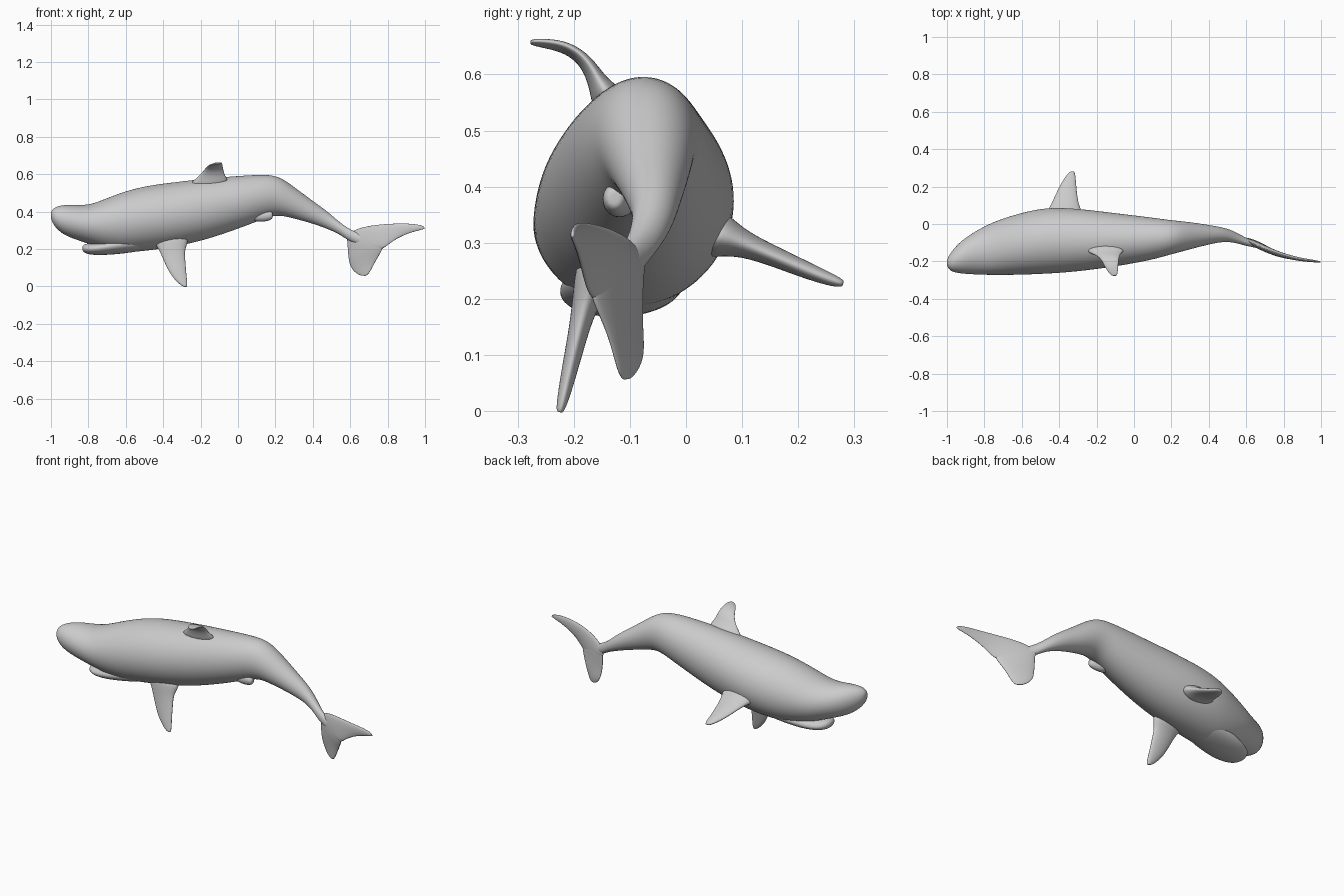
import bpy
from math import cos, sin, pi
from mathutils import Vector


def skin(name, rings, levels=2):
    """Bridge equal-sized rings of points into a closed smooth surface."""
    n = len(rings[0])
    verts = [p for ring in rings for p in ring]
    faces = [(r * n + i, r * n + (i + 1) % n, (r + 1) * n + (i + 1) % n, (r + 1) * n + i)
             for r in range(len(rings) - 1) for i in range(n)]
    # end caps fan to a centre point
    for start, flip in ((0, True), ((len(rings) - 1) * n, False)):
        c = len(verts)
        verts.append(sum((Vector(v) for v in verts[start:start + n]), Vector()) / n)
        for i in range(n):
            a, b = start + i, start + (i + 1) % n
            faces.append((b, a, c) if flip else (a, b, c))
    me = bpy.data.meshes.new(name)
    me.from_pydata([tuple(v) for v in verts], [], faces)
    me.update()
    ob = bpy.data.objects.new(name, me)
    bpy.context.collection.objects.link(ob)
    import_bm = bmesh.new()
    import_bm.from_mesh(me)
    bmesh.ops.recalc_face_normals(import_bm, faces=import_bm.faces)
    import_bm.to_mesh(me)
    import_bm.free()
    for p in me.polygons:
        p.use_smooth = True
    mod = ob.modifiers.new("smooth", 'SUBSURF')
    mod.levels = mod.render_levels = levels
    return ob


def loft(name, stations, n=24):
    """Elliptical rings along x from (x, y low, y high, z low, z high)."""
    rings = []
    for x, y0, y1, z0, z1 in stations:
        rings.append([Vector((x, (y0 + y1) / 2 + (y1 - y0) / 2 * cos(2 * pi * i / n),
                              (z0 + z1) / 2 + (z1 - z0) / 2 * sin(2 * pi * i / n)))
                      for i in range(n)])
    return skin(name, rings)


def fin(name, rows, n=14):
    """Lens-shaped sections from (leading point, trailing point, thickness)."""
    mids = [(Vector(a) + Vector(b)) / 2 for a, b, t in rows]
    rings = []
    for k, (a, b, t) in enumerate(rows):
        chord = (Vector(b) - Vector(a)) / 2
        span = mids[min(k + 1, len(rows) - 1)] - mids[max(k - 1, 0)]
        normal = chord.cross(span).normalized()
        rings.append([mids[k] + chord * cos(2 * pi * i / n) + normal * (t / 2 * sin(2 * pi * i / n))
                      for i in range(n)])
    return skin(name, rings)


import bmesh

# body with upper head, arched back and narrow tail stalk
loft("body", [
    (-1.0, -.225, -.19, .36, .40), (-.985, -.25, -.16, .325, .42), (-.95, -.262, -.115, .288, .434),
    (-.9, -.268, -.07, .26, .438), (-.8, -.273, -.01, .228, .433), (-.72, -.274, .025, .198, .465),
    (-.6, -.273, .062, .178, .512), (-.48, -.268, .088, .19, .541), (-.35, -.26, .088, .208, .557),
    (-.2, -.243, .072, .24, .575), (-.05, -.22, .053, .288, .588), (.1, -.192, .035, .345, .598),
    (.19, -.165, .022, .38, .597), (.25, -.15, .016, .375, .57), (.32, -.13, .008, .357, .517),
    (.4, -.11, -.005, .335, .457), (.48, -.093, -.018, .307, .40), (.54, -.1, -.04, .28, .345),
    (.59, -.115, -.07, .245, .31), (.64, -.125, -.09, .225, .285), (.69, -.135, -.115, .22, .26)])

# lower jaw under the open mouth
loft("lower_jaw", [
    (-.832, -.155, -.115, .192, .215), (-.82, -.19, -.08, .177, .228), (-.78, -.215, -.045, .167, .232),
    (-.7, -.23, -.015, .167, .255), (-.6, -.22, .0, .176, .28), (-.48, -.19, .0, .195, .28)], 20)

# belly bump near the tail stalk
loft("belly_bump", [
    (.08, -.14, -.09, .35, .39), (.12, -.15, -.085, .342, .41), (.16, -.15, -.1, .348, .41),
    (.185, -.145, -.11, .36, .40)], 12)

# dorsal fin folded over to the near side
fin("dorsal_fin", [
    ((-.27, -.14, .545), (-.04, -.135, .56), .07), ((-.22, -.158, .578), (-.068, -.155, .588), .035),
    ((-.185, -.178, .618), (-.078, -.175, .628), .025), ((-.165, -.212, .643), (-.083, -.21, .654), .02),
    ((-.145, -.25, .651), (-.085, -.25, .66), .016), ((-.12, -.277, .655), (-.09, -.277, .66), .01)])

# near and far flippers
fin("left_flipper", [
    ((-.47, -.155, .26), (-.25, -.155, .26), .09), ((-.425, -.178, .2), (-.285, -.178, .2), .05),
    ((-.4, -.192, .14), (-.28, -.192, .14), .036), ((-.37, -.207, .075), (-.276, -.207, .075), .03),
    ((-.33, -.219, .025), (-.27, -.219, .02), .022), ((-.297, -.225, .0), (-.272, -.225, -.003), .014)])
fin("right_flipper", [
    ((-.49, .04, .32), (-.26, .04, .32), .11), ((-.45, .09, .303), (-.29, .09, .303), .05),
    ((-.425, .15, .279), (-.302, .15, .279), .038), ((-.395, .21, .253), (-.308, .21, .253), .032),
    ((-.365, .258, .234), (-.312, .258, .234), .024), ((-.342, .28, .227), (-.318, .28, .227), .014)])


# tail flukes, turned nearly edge-on to the vertical
def fluke_point(x, z):
    y = -.085 - (x - .6) * .47 if x < .8 else -.179 - (x - .8) * .12
    return (x, y + (.012 if z < .15 else 0), z)


flukes = {
    "upper_fluke": [(.56, .24, .76, .19, .035), (.60, .305, .795, .212, .034), (.73, .332, .832, .244, .026),
                    (.86, .338, .90, .28, .02), (.95, .335, .963, .298, .014), (.99, .323, 1.002, .308, .008)],
    "lower_fluke": [(.58, .295, .78, .225, .035), (.583, .22, .778, .2, .034), (.587, .155, .742, .142, .026),
                    (.60, .1, .714, .09, .02), (.63, .07, .7, .068, .014), (.655, .058, .685, .056, .008)]}
for name, rows in flukes.items():
    fin(name, [(fluke_point(a, b), fluke_point(c, d), t) for a, b, c, d, t in rows])
